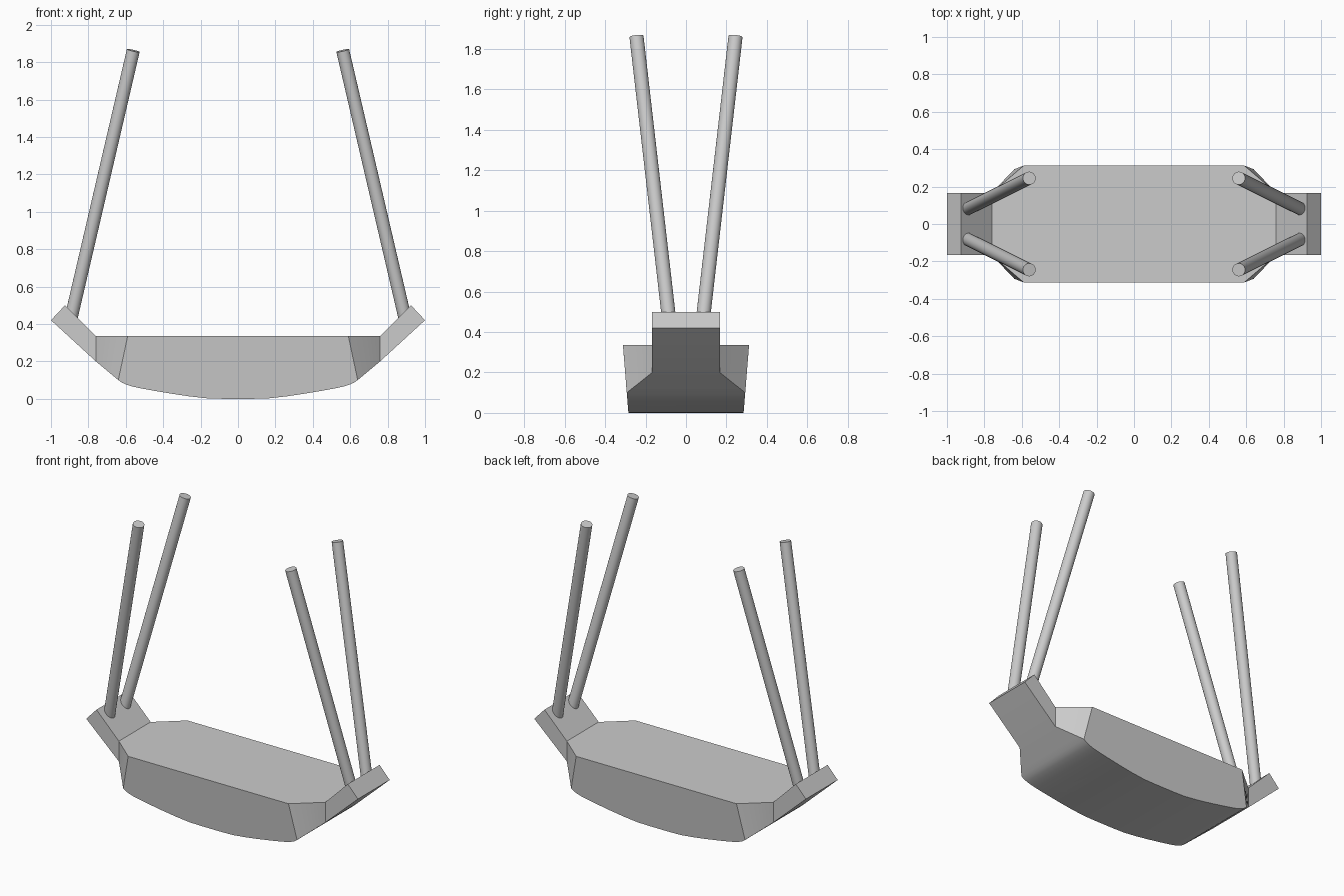
import bpy, bmesh, math
from mathutils import Vector

cube = bpy.data.objects.get("Cube")
if cube:
    bpy.data.objects.remove(cube)

grey = bpy.data.materials.new("light_grey")
grey.use_nodes = True
grey.diffuse_color = (0.6, 0.6, 0.6, 1)
grey.node_tree.nodes["Principled BSDF"].inputs["Base Color"].default_value = (0.6, 0.6, 0.6, 1)


def finish(bm, name):
    bmesh.ops.recalc_face_normals(bm, faces=bm.faces)
    mesh = bpy.data.meshes.new(name)
    bm.to_mesh(mesh)
    bm.free()
    obj = bpy.data.objects.new(name, mesh)
    bpy.context.collection.objects.link(obj)
    mesh.materials.append(grey)
    bpy.ops.object.select_all(action='DESELECT')
    obj.select_set(True)
    bpy.context.view_layer.objects.active = obj
    bpy.ops.object.shade_smooth_by_angle(angle=math.radians(25))
    return obj


def rod(name, start, end, radius, sides=32):
    start, end = Vector(start), Vector(end)
    axis = end - start
    bm = bmesh.new()
    bmesh.ops.create_cone(bm, cap_ends=True, segments=sides, radius1=radius,
                          radius2=radius, depth=axis.length)
    turn = axis.to_track_quat('Z', 'Y').to_matrix().to_4x4()
    turn.translation = (start + end) / 2
    bm.transform(turn)
    return finish(bm, name)


# Hull cross-sections: (bottom x, width, z), (top x, width, z)
DECK, WIDE, NARROW = 0.335, 0.312, 0.167
half = []
for x, z in [(0.08, 0), (0.16, 0.002), (0.26, 0.013), (0.36, 0.028), (0.46, 0.045),
             (0.53, 0.058), (0.57, 0.067), (0.6, 0.077), (0.62, 0.086), (0.64, 0.1)]:
    half.append(((x, 0.285 + 0.08 * z, z), (x * 0.59 / 0.64, WIDE, DECK)))
# Tapered corners leading to the raised end brackets
for t in (0.2, 0.4, 0.6, 0.8, 1):
    half.append(((0.64 + 0.12 * t, 0.293 + (NARROW - 0.293) * t, 0.1 + 0.1 * t),
                 (0.59 + 0.17 * t, WIDE + (NARROW - WIDE) * t, DECK)))
half.append(((1, NARROW, 0.42), (0.925, NARROW, 0.5)))

bm = bmesh.new()
rings = []
for side, sections in ((-1, reversed(half)), (1, half)):
    for (bx, bw, bz), (tx, tw, tz) in sections:
        corners = [(bx, -bw, bz), (bx, bw, bz), (tx, tw, tz), (tx, -tw, tz)]
        rings.append([bm.verts.new((side * x, y, z)) for x, y, z in corners])
for a, b in zip(rings, rings[1:]):
    for i in range(4):
        j = (i + 1) % 4
        bm.faces.new((a[i], a[j], b[j], b[i]))
bm.faces.new(rings[0])
bm.faces.new(rings[-1])
hull = finish(bm, "seat_hull")

# Four small fixing holes in the underside
for sx in (-1, 1):
    for sy in (-1, 1):
        x, y = sx * 0.37, sy * 0.13
        cutter = rod("hole_cutter", (x, y, -0.1), (x, y, 0.1), 0.012, 16)
        cutter.hide_render = True
        cutter.hide_viewport = True
        cut = hull.modifiers.new("fixing_hole", 'BOOLEAN')
        cut.operation = 'DIFFERENCE'
        cut.solver = 'EXACT'
        cut.object = cutter

# Slanted hanging poles, two per end bracket
for sx, end in ((-1, "right"), (1, "left")):
    for sy, face in ((-1, "front"), (1, "back")):
        rod(f"{face}_{end}_pole", (sx * 0.893, sy * 0.08, 0.43),
            (sx * 0.56, sy * 0.245, 1.862), 0.035)
